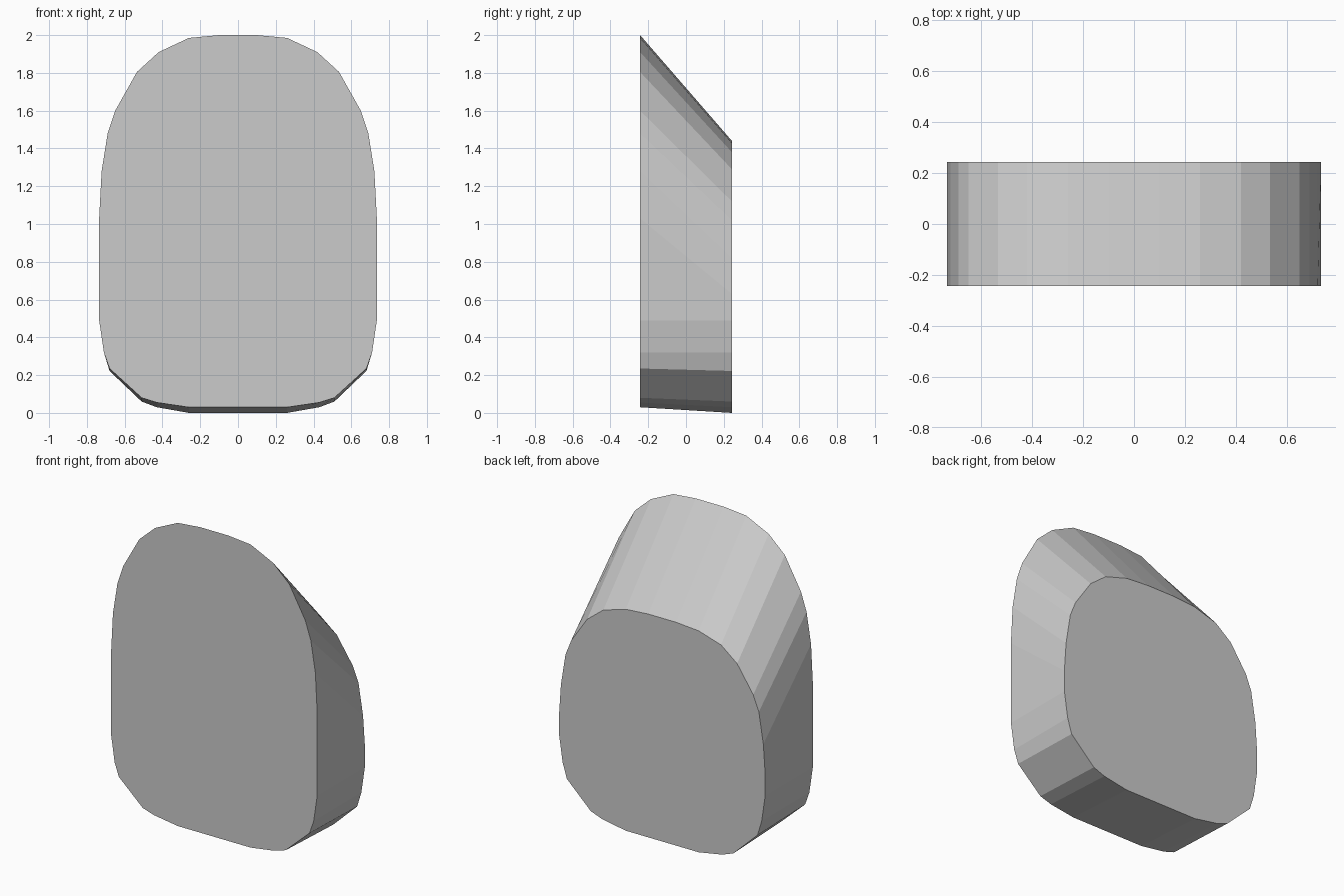
import bpy, bmesh

if "Cube" in bpy.data.objects:
    bpy.data.objects.remove(bpy.data.objects["Cube"])

DEPTH = 0.243

# Half outline, bottom to top: x, z on the front face, z on the back face
HALF = [
    (0.26, 0.03, 0.00),
    (0.43, 0.055, 0.03),
    (0.51, 0.08, 0.06),
    (0.68, 0.235, 0.222),
    (0.71, 0.32, 0.32),
    (0.735, 0.49, 0.49),
    (0.735, 1.03, 0.63),
    (0.722, 1.28, 0.82),
    (0.69, 1.48, 1.02),
    (0.65, 1.60, 1.12),
    (0.535, 1.805, 1.29),
    (0.42, 1.91, 1.38),
    (0.26, 1.985, 1.428),
    (0.10, 2.00, 1.44),
]
# Mirror to the full outline
outline = HALF + [(-x, zf, zb) for x, zf, zb in reversed(HALF)]

# Wedge body: two flat caps joined by a faceted rim
bm = bmesh.new()
front = [bm.verts.new((x, -DEPTH, zf)) for x, zf, zb in outline]
back = [bm.verts.new((x, DEPTH, zb)) for x, zf, zb in outline]
bm.faces.new(front)
bm.faces.new(back[::-1])
n = len(outline)
for i in range(n):
    j = (i + 1) % n
    bm.faces.new((front[j], front[i], back[i], back[j]))
bmesh.ops.recalc_face_normals(bm, faces=bm.faces)

mesh = bpy.data.meshes.new("wedge_body")
bm.to_mesh(mesh)
bm.free()
bpy.context.collection.objects.link(bpy.data.objects.new("wedge_body", mesh))
